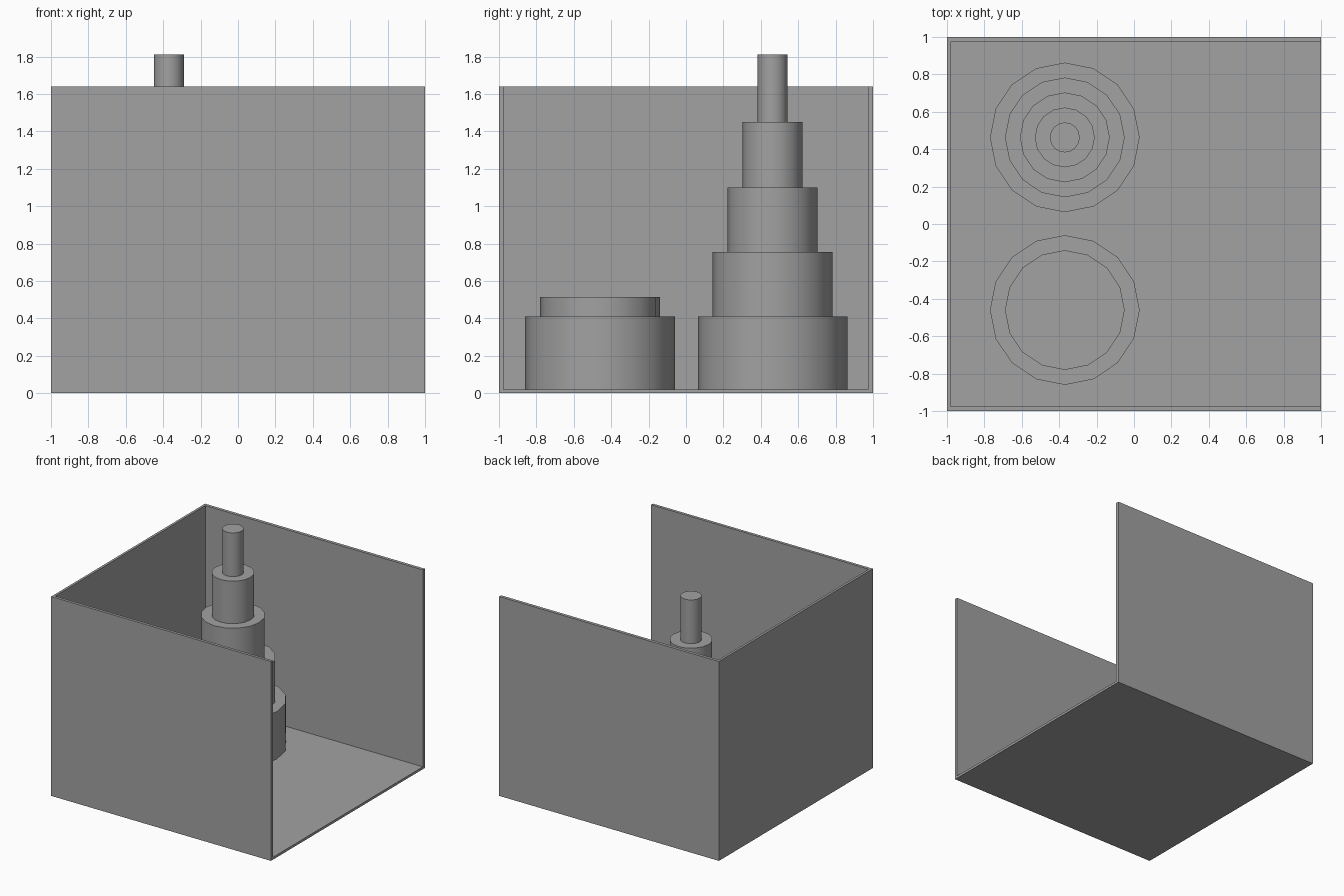
import bpy, bmesh, math

if "Cube" in bpy.data.objects:
    bpy.data.objects.remove(bpy.data.objects["Cube"])

grey = bpy.data.materials.new("mid_grey")
grey.diffuse_color = (0.36, 0.36, 0.36, 1)
grey.use_nodes = True
grey.node_tree.nodes["Principled BSDF"].inputs["Base Color"].default_value = grey.diffuse_color


def add_object(name, bm):
    mesh = bpy.data.meshes.new(name)
    bmesh.ops.recalc_face_normals(bm, faces=bm.faces)
    bm.to_mesh(mesh)
    bm.free()
    obj = bpy.data.objects.new(name, mesh)
    bpy.context.collection.objects.link(obj)
    mesh.materials.append(grey)
    return obj


def box(name, lo, hi):
    bm = bmesh.new()
    bmesh.ops.create_cube(bm, size=1)
    for v in bm.verts:
        v.co = [(a + b) / 2 + c * (b - a) for a, b, c in zip(lo, hi, v.co)]
    return add_object(name, bm)


def stepped_tower(name, x, y, base, tiers, sides=16):
    """Closed stack of discs; tiers are (radius, top height)."""
    profile, z = [], base
    for radius, top in tiers:
        profile += [(radius, z), (radius, top)]
        z = top
    bm = bmesh.new()
    rings = []
    for r, h in profile:
        angles = [2 * math.pi * i / sides for i in range(sides)]
        rings.append([bm.verts.new((x + r * math.cos(a), y + r * math.sin(a), h))
                      for a in angles])
    for lower, upper in zip(rings, rings[1:]):
        for i in range(sides):
            j = (i + 1) % sides
            bm.faces.new((lower[i], lower[j], upper[j], upper[i]))
    bm.faces.new(rings[0][::-1])
    bm.faces.new(rings[-1])
    obj = add_object(name, bm)
    bpy.ops.object.select_all(action='DESELECT')
    obj.select_set(True)
    bpy.context.view_layer.objects.active = obj
    bpy.ops.object.shade_smooth_by_angle(angle=math.radians(30))
    return obj


# Open-sided enclosure: floor with front, back and left walls
shell = box("enclosure", (-1, -1, 0), (1, 1, 1.64))
cutter = box("enclosure_cutter", (-0.98, -0.976, 0.02), (1.5, 0.974, 2.2))
cut = shell.modifiers.new("hollow", 'BOOLEAN')
cut.operation = 'DIFFERENCE'
cut.solver = 'EXACT'
cut.object = cutter
bpy.context.view_layer.objects.active = shell
bpy.ops.object.modifier_apply(modifier=cut.name)
bpy.data.objects.remove(cutter)

# Tall five-tier tower at the back, short two-tier one at the front
stepped_tower("tall_tower", -0.37, 0.463, 0.02,
              [(0.4, 0.41), (0.32, 0.755), (0.24, 1.10), (0.16, 1.45), (0.08, 1.81)])
stepped_tower("short_tower", -0.37, -0.46, 0.02, [(0.4, 0.41), (0.32, 0.515)])
